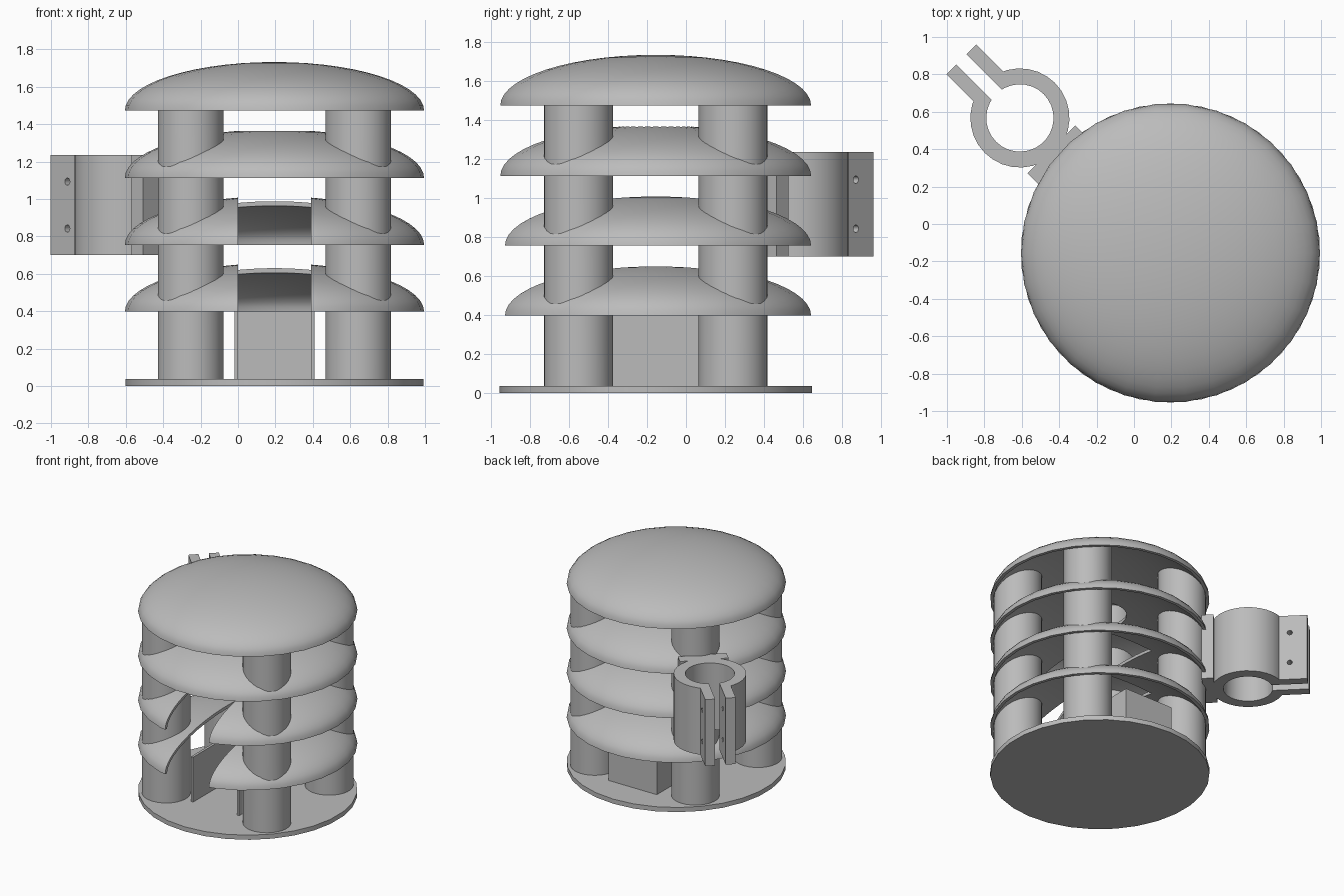
import bpy, bmesh, math
from mathutils import Matrix, Vector

cube = bpy.data.objects.get("Cube")
if cube:
    bpy.data.objects.remove(cube)

CX, CY = 0.195, -0.155
R, H, WALL = 0.80, 0.26, 0.025
RIMS = [0.397, 0.755, 1.112, 1.472]
SEG = 30

grey = bpy.data.materials.new("plain grey")
grey.use_nodes = True
colour = (0.5, 0.5, 0.5, 1)
grey.diffuse_color = colour
grey.node_tree.nodes["Principled BSDF"].inputs["Base Color"].default_value = colour


def finish(name, bm):
    bmesh.ops.recalc_face_normals(bm, faces=bm.faces)
    mesh = bpy.data.meshes.new(name)
    bm.to_mesh(mesh)
    bm.free()
    mesh.materials.append(grey)
    obj = bpy.data.objects.new(name, mesh)
    bpy.context.collection.objects.link(obj)
    return obj


def box(name, lo, hi, matrix=Matrix()):
    lo, hi = Vector(lo), Vector(hi)
    bm = bmesh.new()
    place = matrix @ Matrix.Translation((lo + hi) / 2) @ Matrix.Diagonal((*(hi - lo), 1))
    bmesh.ops.create_cube(bm, size=1, matrix=place)
    return finish(name, bm)


def cylinder(name, r, z0, z1, matrix=Matrix(), top=None):
    bm = bmesh.new()
    place = matrix @ Matrix.Translation((0, 0, (z0 + z1) / 2))
    bmesh.ops.create_cone(bm, cap_ends=True, segments=SEG, radius1=r, radius2=r,
                          depth=z1 - z0, matrix=place)
    if top:
        for v in bm.verts:
            if v.co.z > (z0 + z1) / 2:
                v.co.z = top(v.co)
    return finish(name, bm)


def combine(obj, other, operation):
    mod = obj.modifiers.new(operation.lower(), "BOOLEAN")
    mod.operation, mod.solver, mod.object = operation, "EXACT", other
    bpy.ops.object.select_all(action="DESELECT")
    bpy.context.view_layer.objects.active = obj
    obj.select_set(True)
    bpy.ops.object.modifier_apply(modifier=mod.name)
    bpy.data.objects.remove(other)


def smooth(obj):
    bpy.ops.object.select_all(action="DESELECT")
    bpy.context.view_layer.objects.active = obj
    obj.select_set(True)
    bpy.ops.object.shade_smooth_by_angle(angle=math.radians(30))


def dome(name, z):
    # Hollow half-ellipsoid shell, lathed ring by ring
    bm = bmesh.new()
    steps = 14

    def skin(r, h):
        rings = []
        for i in range(steps):
            a = math.pi / 2 * i / steps
            rings.append([bm.verts.new((CX + r * math.cos(a) * math.cos(t),
                                        CY + r * math.cos(a) * math.sin(t),
                                        z + h * math.sin(a)))
                          for t in (math.tau * k / SEG for k in range(SEG))])
        for lower, upper in zip(rings, rings[1:]):
            bridge(lower, upper)
        pole = bm.verts.new((CX, CY, z + h))
        for k in range(SEG):
            bm.faces.new((rings[-1][k], rings[-1][(k + 1) % SEG], pole))
        return rings[0]

    def bridge(a, b):
        for k in range(SEG):
            n = (k + 1) % SEG
            bm.faces.new((a[k], a[n], b[n], b[k]))

    bridge(skin(R, H), skin(R - WALL, H - WALL))
    return finish(name, bm)


centre = Matrix.Translation((CX, CY, 0))

# Base disc
smooth(cylinder("base_plate", R, 0, 0.037, centre))

# Stacked domes: slots in the lower two, a round hole in the third
for name, z in zip(("lower_dome", "middle_dome", "upper_dome", "roof_dome"), RIMS):
    shell = dome(name, z)
    if name in ("lower_dome", "middle_dome"):
        combine(shell, box("slot_cutter", (0, -1.2, z - 0.1), (0.39, 0.2, z + 0.5)), "DIFFERENCE")
    elif name == "upper_dome":
        combine(shell, cylinder("hole_cutter", 0.195, z, z + 0.5, centre), "DIFFERENCE")
    smooth(shell)


# Four pillars whose tops follow the roof
def roof_height(p):
    d = math.hypot(p.x - CX, p.y - CY) / R
    return RIMS[-1] + (H - WALL / 2) * math.sqrt(max(0, 1 - d * d)) - 0.006


for side, sx in (("left", 1), ("right", -1)):
    for end, sy in (("front", -1), ("back", 1)):
        spot = Matrix.Translation((CX + sx * 0.448, CY + sy * 0.396, 0))
        smooth(cylinder(f"{end}_{side}_pillar", 0.177, 0.03, 1.5, spot, roof_height))

# Open-fronted tray on the base
tray = box("tray", (-0.02, -0.57, 0.03), (0.41, 0.40, 0.398))
combine(tray, box("tray_cutter", (0, -0.7, 0), (0.39, 0.38, 0.6)), "DIFFERENCE")

# Split clamp: local x points away from the domes
frame = Matrix.Translation((-0.61, 0.567, 0)) @ Matrix.Rotation(math.radians(135), 4, "Z")
Z0, Z1 = 0.70, 1.235
clamp = cylinder("clamp", 0.265, Z0, Z1, frame)
combine(clamp, box("ears", (0.1, -0.113, Z0), (0.443, 0.113, Z1), frame), "UNION")
combine(clamp, box("mount", (-0.325, -0.18, Z0), (-0.238, 0.18, Z1), frame), "UNION")
combine(clamp, cylinder("bore", 0.18, Z0 - 0.1, Z1 + 0.1, frame), "DIFFERENCE")
combine(clamp, box("gap", (0.05, -0.039, Z0 - 0.1), (0.6, 0.039, Z1 + 0.1), frame), "DIFFERENCE")
for z in (0.842, 1.093):
    across = frame @ Matrix.Translation((0.315, 0, z)) @ Matrix.Rotation(math.pi / 2, 4, "X")
    combine(clamp, cylinder("bolt_hole", 0.019, -0.3, 0.3, across), "DIFFERENCE")
smooth(clamp)
